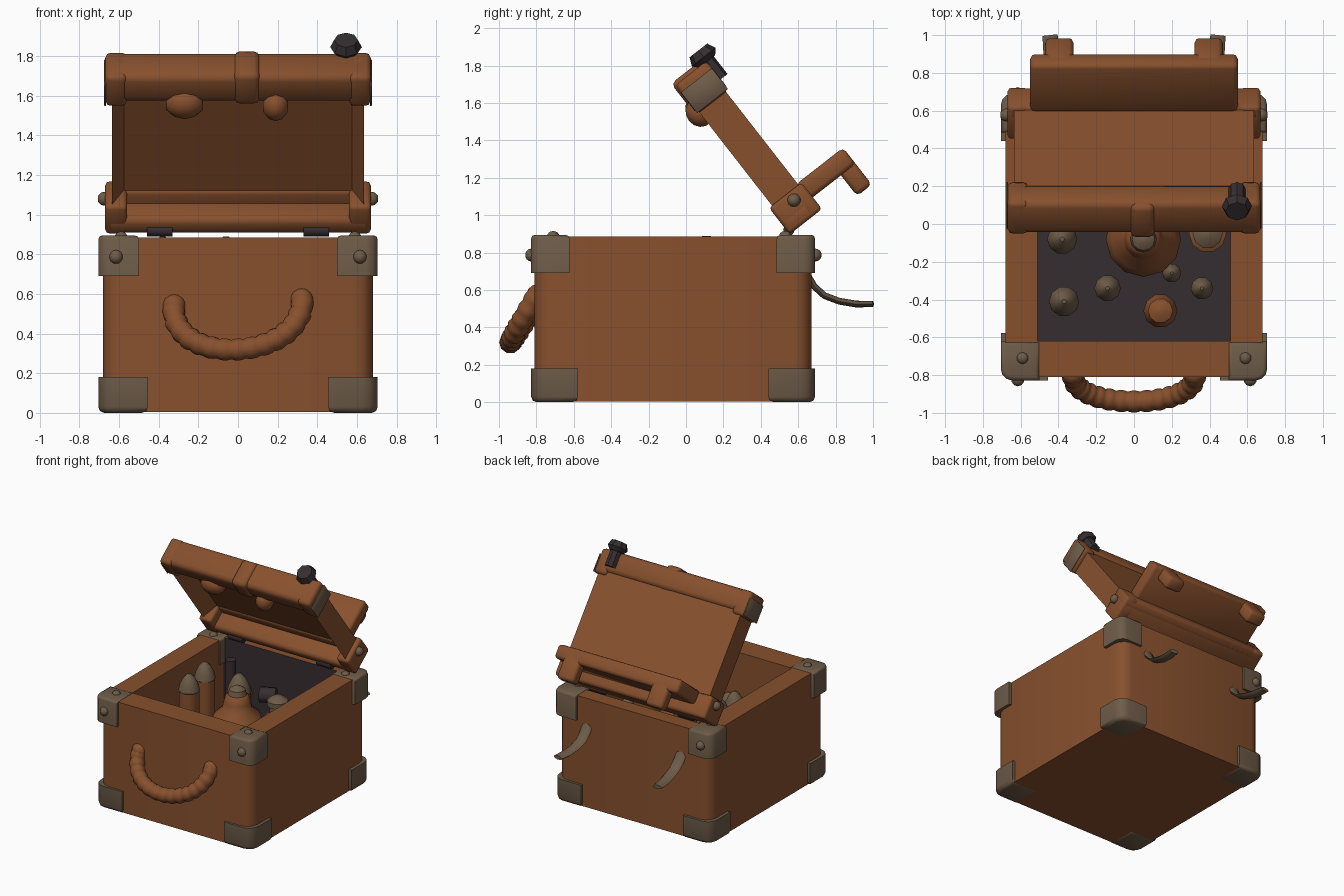
import bpy, bmesh, math
from mathutils import Matrix, Vector

if "Cube" in bpy.data.objects:
    bpy.data.objects.remove(bpy.data.objects["Cube"])


def material(name, rgb):
    m = bpy.data.materials.new(name)
    m.diffuse_color = (*rgb, 1)
    m.use_nodes = True
    m.node_tree.nodes["Principled BSDF"].inputs["Base Color"].default_value = m.diffuse_color
    return m


LEATHER = material("brown leather", (0.245, 0.081, 0.027))
METAL = material("tarnished metal", (0.155, 0.106, 0.065))
DARK = material("dark iron", (0.037, 0.027, 0.030))

# Tilted lid frame: local y runs up the lid, local z points to its inner side
U, W = Vector((0, -0.615, 0.789)), Vector((0, -0.789, -0.615))
LID = Matrix(((1, 0, 0, 0), (0, U.y, W.y, 0.57), (0, U.z, W.z, 0.91), (0, 0, 0, 1)))


def finish(name, bm, mats, matrix=None, angle=40):
    if matrix:
        bm.transform(matrix)
    bmesh.ops.recalc_face_normals(bm, faces=bm.faces)
    mesh = bpy.data.meshes.new(name)
    bm.to_mesh(mesh)
    bm.free()
    for m in mats:
        mesh.materials.append(m)
    ob = bpy.data.objects.new(name, mesh)
    bpy.context.collection.objects.link(ob)
    bpy.ops.object.select_all(action='DESELECT')
    ob.select_set(True)
    bpy.context.view_layer.objects.active = ob
    bpy.ops.object.shade_smooth_by_angle(angle=math.radians(angle))
    return ob


def bevel(bm, edges, offset, segs):
    bmesh.ops.bevel(bm, geom=edges, offset=offset, segments=segs, profile=0.5, affect='EDGES')


def box_mesh(lo, hi, width=0.0, segs=2):
    lo, hi = Vector(lo), Vector(hi)
    bm = bmesh.new()
    bmesh.ops.create_cube(bm, size=1, matrix=Matrix.Translation((lo + hi) / 2) @ Matrix.Diagonal((*(hi - lo), 1)))
    if width:
        bevel(bm, bm.edges[:], width, segs)
    return bm


def box(name, lo, hi, mat, width=0.0, matrix=None, segs=2):
    return finish(name, box_mesh(lo, hi, width, segs), [mat], matrix, 50)


def ball(name, c, r, mat, scale=(1, 1, 1), matrix=None):
    bm = bmesh.new()
    bmesh.ops.create_uvsphere(bm, u_segments=10, v_segments=7, radius=r,
                              matrix=Matrix.Translation(c) @ Matrix.Diagonal((*scale, 1)))
    return finish(name, bm, [mat], matrix)


def rod(name, a, b, r1, r2, mat, matrix=None, sides=10):
    a, b = Vector(a), Vector(b)
    rot = (b - a).to_track_quat('Z', 'Y').to_matrix().to_4x4()
    bm = bmesh.new()
    bmesh.ops.create_cone(bm, cap_ends=True, segments=sides, radius1=r1, radius2=r2, depth=(b - a).length,
                          matrix=Matrix.Translation((a + b) / 2) @ rot)
    return finish(name, bm, [mat], matrix)


def bridge(bm, rings):
    for a, b in zip(rings, rings[1:]):
        for i in range(len(a)):
            j = (i + 1) % len(a)
            bm.faces.new((a[i], a[j], b[j], b[i]))
    bm.faces.new(rings[0])
    bm.faces.new(rings[-1])


def lathe(name, x, y, profile, mats, tip_z, sides=10):
    bm = bmesh.new()
    turn = [2 * math.pi * i / sides for i in range(sides)]
    bridge(bm, [[bm.verts.new((x + r * math.cos(t), y + r * math.sin(t), z)) for t in turn] for r, z in profile])
    for f in bm.faces:
        f.material_index = int(f.calc_center_median().z > tip_z)
    return finish(name, bm, mats)


def tube(name, points, radii, mat, flat=1.0, sides=8):
    bm = bmesh.new()
    rings = []
    for k, p in enumerate(points):
        t = (Vector(points[min(k + 1, len(points) - 1)]) - Vector(points[max(k - 1, 0)])).normalized()
        s = t.cross(Vector((0, 0, 1))).normalized()
        n = s.cross(t)
        rings.append([bm.verts.new(Vector(p) + radii[k] * (s * math.cos(2 * math.pi * i / sides)
                      + n * flat * math.sin(2 * math.pi * i / sides))) for i in range(sides)])
    bridge(bm, rings)
    return finish(name, bm, [mat], angle=60)


# Hollow case with rounded upright corners and a dark floor and back wall
bm = box_mesh((-0.68, -0.81, 0.005), (0.68, 0.67, 0.885))
upright = [e for e in bm.edges if abs(e.verts[0].co.z - e.verts[1].co.z) > 0.5]
bevel(bm, upright, 0.09, 3)
top = max(bm.faces, key=lambda f: f.calc_center_median().z)
bmesh.ops.delete(bm, geom=[top], context='FACES_ONLY')
rim = [e for e in bm.edges if e.is_boundary]
rect = [(-0.51, -0.62), (0.51, -0.62), (0.51, 0.55), (-0.51, 0.55)]
hi = [bm.verts.new((x, y, 0.885)) for x, y in rect]
lo = [bm.verts.new((x, y, 0.3)) for x, y in rect]
inner = [bm.edges.new((hi[i], hi[(i + 1) % 4])) for i in range(4)]
bmesh.ops.triangle_fill(bm, edges=rim + inner, use_beauty=True)
for i in range(4):
    j = (i + 1) % 4
    f = bm.faces.new((hi[i], hi[j], lo[j], lo[i]))
    f.material_index = int(i == 2)
bm.faces.new(lo).material_index = 1
finish("case", bm, [LEATHER, DARK])

# Metal corner caps and rivets on the case
for sx in (-1, 1):
    for front in (True, False):
        for upper in (True, False):
            w = 0.205 if upper else 0.25
            y = (-0.828, -0.828 + w) if front else (0.69 - w, 0.69)
            z = (0.69, 0.895) if upper else (0.0, 0.18)
            xs = sorted((sx * 0.705, sx * (0.705 - w)))
            bm = box_mesh((xs[0], y[0], z[0]), (xs[1], y[1], z[1]))
            outer = [e for e in bm.edges if all(abs(v.co.x) > 0.69 and (v.co.y < -0.82 or v.co.y > 0.68)
                                                for v in e.verts)]
            bevel(bm, outer, 0.06 if upper else 0.08, 3)
            end = [e for e in bm.edges if all((v.co.z > 0.89 if upper else v.co.z < 0.01) for v in e.verts)]
            bevel(bm, end, 0.02 if upper else 0.03, 2)
            finish("corner_cap", bm, [METAL], angle=50)
        if front or sx < 0:
            ball("face_rivet", (sx * 0.615, -0.825 if front else 0.69, 0.787), 0.035, METAL)
        ball("top_rivet", (sx * 0.59, -0.71 if front else 0.53, 0.89), 0.032, METAL, (1, 1, 0.8))

# Rope carrying handle, ribbed along its sagging arc
pts, radii = [], []
N = 60
for k in range(N + 1):
    a = math.pi * k / N
    drop = max(0.0, math.sin(a)) ** 0.8
    pts.append((-0.325 * math.cos(a), -0.785 - 0.155 * drop, 0.57 - 0.25 * drop - 0.02 * math.cos(a)))
    radii.append(0.051 + 0.008 * abs(math.sin(math.pi * k / 4)))
tube("rope_handle", pts, radii, LEATHER, sides=10)
for sx in (-1, 1):
    ball("handle_end", (sx * 0.322, -0.795, 0.555 + sx * 0.015), 0.06, LEATHER)

# Curved flat hooks on the back, and the hinges
for sx in (-1, 1):
    path = [(0.42, 0.65, 0.68), (0.42, 0.685, 0.62), (0.42, 0.74, 0.57), (0.425, 0.82, 0.54),
            (0.435, 0.91, 0.525), (0.445, 1.0, 0.525)]
    tube("back_hook", [(sx * x, y, z) for x, y, z in path], [0.045, 0.045, 0.045, 0.045, 0.045, 0.04],
         METAL, flat=0.4)
    rod("hinge", (sx * 0.33, 0.55, 0.92), (sx * 0.46, 0.55, 0.92), 0.03, 0.03, DARK)

# Lid panel with a recessed inner face
bm = box_mesh((-0.635, 0.02, -0.18), (0.635, 0.93, 0.0))
inside = max(bm.faces, key=lambda f: f.calc_center_median().z)
bmesh.ops.inset_region(bm, faces=[inside], thickness=0.085)
bmesh.ops.translate(bm, verts=inside.verts[:], vec=(0, 0, -0.12))
finish("lid_panel", bm, [LEATHER], LID)

# Lid end bars with thicker end blocks and metal plates
box("lid_lower_bar", (-0.67, 0.0, -0.2), (0.67, 0.18, -0.11), LEATHER, 0.025, LID)
box("lid_lower_lip", (-0.67, 0.0, -0.2), (0.67, 0.1, 0.02), LEATHER, 0.03, LID)
box("lid_upper_bar", (-0.67, 0.835, -0.2), (0.67, 1.005, 0.01), LEATHER, 0.035, LID)
for sx in (-1, 1):
    x = sorted((sx * 0.56, sx * 0.67))
    box("lower_end_block", (x[0], 0.0, -0.2), (x[1], 0.18, 0.02), LEATHER, 0.02, LID)
    box("upper_end_block", (x[0], 0.81, -0.2), (x[1], 1.005, 0.015), LEATHER, 0.025, LID)
    x = sorted((sx * 0.666, sx * 0.675))
    box("lid_end_plate", (x[0], 0.815, -0.198), (x[1], 0.955, 0.012), METAL, 0.003, LID, 1)
    ball("lid_rivet", (sx * 0.675, 0.13, -0.11), 0.035, METAL, matrix=LID)

# Folded rear ledge with two drooping tabs
box("rear_ledge", (-0.55, 0.08, -0.49), (0.55, 0.19, -0.17), LEATHER, 0.025, LID)
for sx in (-1, 1):
    x = sorted((sx * 0.32, sx * 0.47))
    box("rear_tab", (x[0], -0.06, -0.49), (x[1], 0.17, -0.39), LEATHER, 0.025, LID)

# Latch strap and the pads under the upper bar
box("latch_strap", (-0.02, 0.83, -0.19), (0.11, 1.025, 0.025), LEATHER, 0.03, LID)
ball("lid_pad", (0.19, 0.81, 0.0), 0.08, LEATHER, (0.85, 1, 0.9), LID)
ball("wide_lid_pad", (-0.27, 0.82, 0.0), 0.08, LEATHER, (1.25, 1, 0.8), LID)

# Iron bolt standing on the lid edge
rod("bolt_stem", (0.545, 0.88, -0.2), (0.545, 1.01, -0.2), 0.045, 0.045, DARK, LID, 8)
rod("bolt_collar", (0.545, 1.0, -0.2), (0.545, 1.03, -0.2), 0.055, 0.08, DARK, LID, 8)
rod("bolt_head", (0.545, 1.03, -0.2), (0.545, 1.075, -0.2), 0.08, 0.06, DARK, LID, 8)

# Pointed capsules standing inside the case
capsules = [(-0.38, -0.08, 0.08, 0.87), (-0.37, -0.41, 0.08, 0.7), (-0.14, -0.34, 0.07, 0.7),
            (0.2, -0.26, 0.05, 0.6), (0.36, -0.34, 0.06, 0.68), (-0.38, 0.12, 0.08, 0.89),
            (-0.15, 0.28, 0.07, 0.75), (0.35, 0.25, 0.07, 0.75), (-0.06, 0.1, 0.09, 0.89)]
for x, y, r, h in capsules:
    prof = [(r * 0.9, 0.3), (r * 0.95, h - 1.7 * r), (r, h - 1.65 * r), (r * 0.85, h - r),
            (r * 0.55, h - 0.4 * r), (r * 0.15, h)]
    lathe("capsule", x, y, prof, [LEATHER, METAL], h - 1.66 * r)

# Stepped centre piece, rounded nub, capped jar and iron pieces
lathe("centre_piece", 0.05, -0.08, [(0.2, 0.3), (0.2, 0.58), (0.17, 0.66), (0.11, 0.71), (0.1, 0.76), (0.085, 0.81),
                                    (0.07, 0.82), (0.06, 0.86), (0.02, 0.885)], [LEATHER, METAL], 0.815, 12)
lathe("round_nub", 0.14, -0.46, [(0.09, 0.3), (0.09, 0.55), (0.065, 0.61), (0.02, 0.63)], [LEATHER, METAL], 2)
lathe("capped_jar", 0.39, -0.05, [(0.1, 0.3), (0.1, 0.72), (0.06, 0.74), (0.06, 0.8), (0.08, 0.81), (0.08, 0.85),
                                  (0.03, 0.885)], [LEATHER, METAL], 0.735)
rod("iron_canister", (0.14, 0.08, 0.78), (0.25, 0.13, 0.78), 0.06, 0.06, DARK)
rod("iron_post", (-0.38, 0.45, 0.3), (-0.38, 0.45, 0.78), 0.04, 0.04, DARK)
